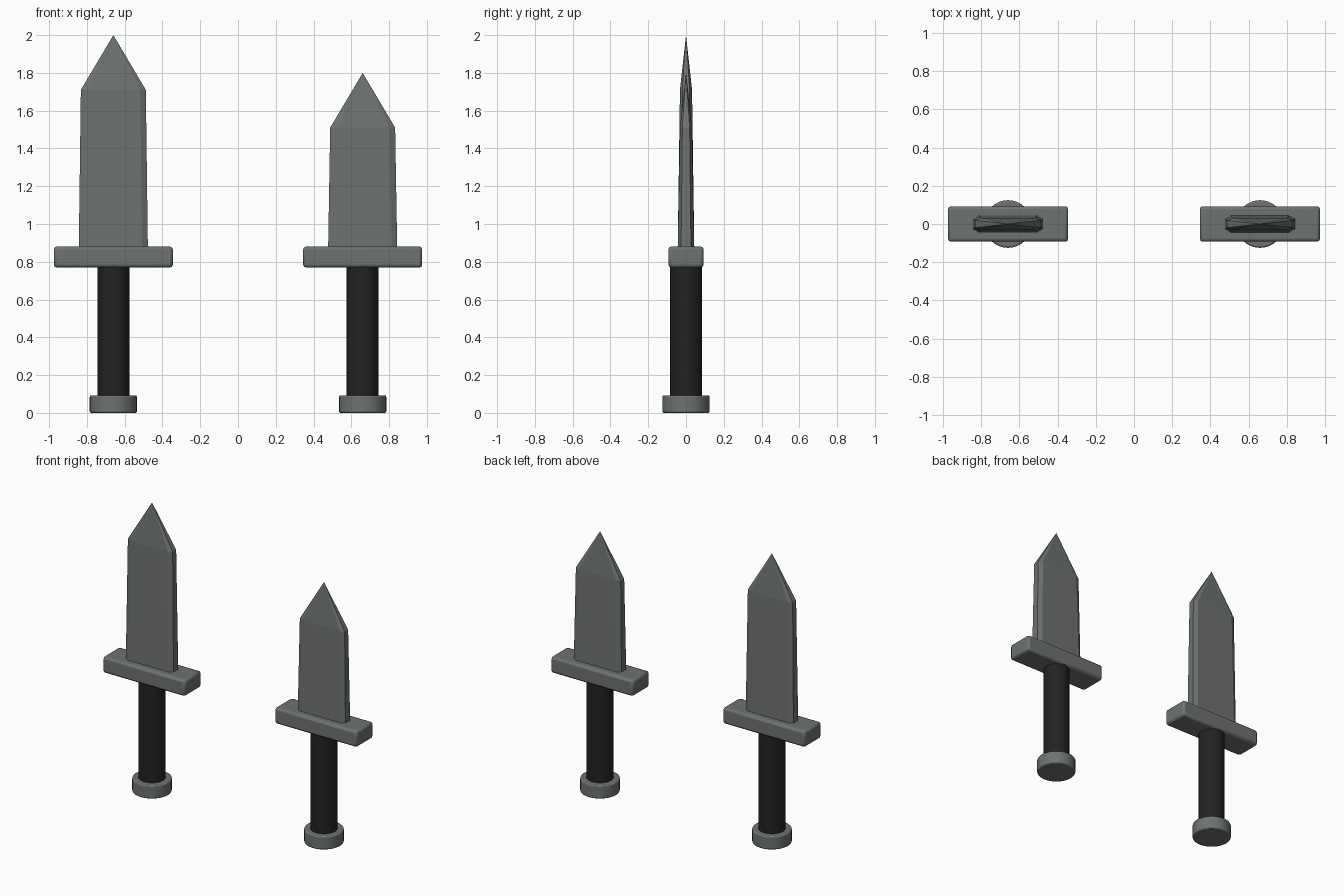
import bpy, bmesh

if "Cube" in bpy.data.objects:
    bpy.data.objects.remove(bpy.data.objects["Cube"])


def material(name, rgb):
    m = bpy.data.materials.new(name)
    m.diffuse_color = (*rgb, 1)
    m.use_nodes = True
    m.node_tree.nodes["Principled BSDF"].inputs["Base Color"].default_value = m.diffuse_color
    return m


STEEL = material("grey steel", (0.155, 0.172, 0.160))
BLACK = material("black grip", (0.016, 0.016, 0.016))


def finish(obj, name, mat, bevel=0.0, smooth=False):
    obj.name = name
    obj.data.materials.append(mat)
    if bevel:
        b = obj.modifiers.new("soft_edges", 'BEVEL')
        b.width, b.segments = bevel, 2
        b.limit_method = 'ANGLE'
        b.angle_limit = 0.8
    if smooth:
        bpy.ops.object.shade_smooth_by_angle(angle=0.6)


def cylinder(name, x, r, z0, z1, mat, bevel=0.0):
    bpy.ops.mesh.primitive_cylinder_add(vertices=32, radius=r, depth=z1 - z0,
                                        location=(x, 0, (z0 + z1) / 2))
    finish(bpy.context.object, name, mat, bevel, True)


def blade(name, x, z0, shoulder, tip):
    # chamfered rectangular section, tapering to the shoulder and then a point
    bm = bmesh.new()

    def ring(z, w, t):
        e, c = t * 0.6, w - 0.03
        pts = [(w, -e), (w, e), (c, t), (-c, t), (-w, e), (-w, -e), (-c, -t), (c, -t)]
        return [bm.verts.new((px + x, py, z)) for px, py in pts]

    low, high = ring(z0, 0.183, 0.044), ring(shoulder, 0.172, 0.032)
    point = bm.verts.new((x, 0, tip))
    for i in range(8):
        j = (i + 1) % 8
        bm.faces.new((low[i], low[j], high[j], high[i]))
        bm.faces.new((high[i], high[j], point))
    bm.faces.new(low[::-1])
    bmesh.ops.recalc_face_normals(bm, faces=bm.faces)
    me = bpy.data.meshes.new(name)
    bm.to_mesh(me)
    bm.free()
    obj = bpy.data.objects.new(name, me)
    bpy.context.collection.objects.link(obj)
    finish(obj, name, STEEL)


# a long and a short dagger, identical apart from blade length
for label, x, tip in (("long", -0.66, 2.0), ("short", 0.66, 1.80)):
    cylinder(label + "_pommel", x, 0.125, 0, 0.093, STEEL, 0.008)
    cylinder(label + "_grip", x, 0.085, 0.08, 0.78, BLACK)
    # crossguard
    bpy.ops.mesh.primitive_cube_add(size=1, location=(x, 0, 0.825))
    guard = bpy.context.object
    guard.scale = (0.63, 0.186, 0.112)
    bpy.ops.object.transform_apply(location=False, rotation=False, scale=True)
    finish(guard, label + "_crossguard", STEEL, 0.016, True)
    blade(label + "_blade", x, 0.86, tip - 0.29, tip)
